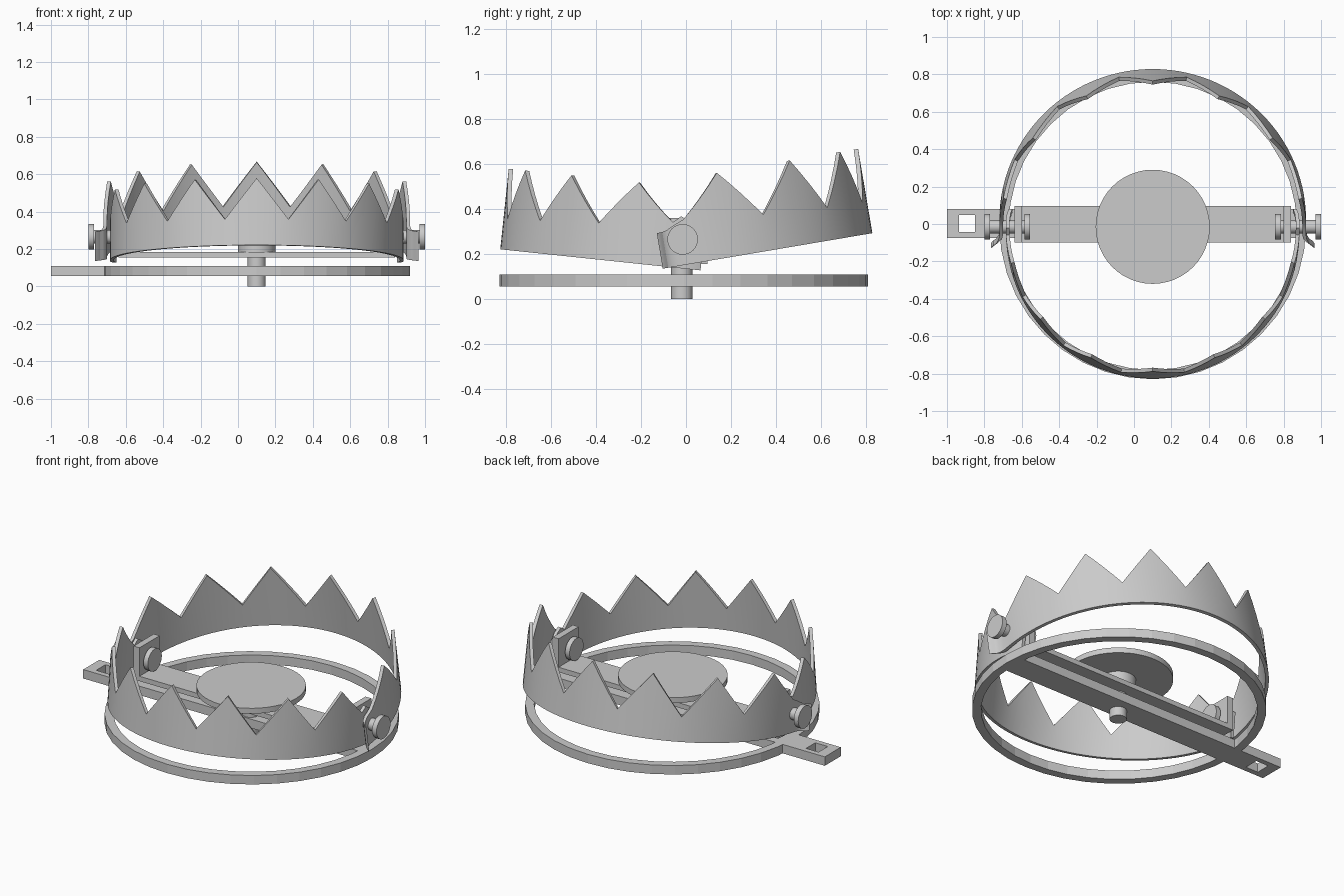
import bpy, bmesh, math
from mathutils import Matrix

if "Cube" in bpy.data.objects:
    bpy.data.objects.remove(bpy.data.objects["Cube"])

CX = 0.1  # centre of the round parts
metal = bpy.data.materials.new("grey_metal")
metal.diffuse_color = (0.6, 0.6, 0.6, 1)
metal.use_nodes = True
metal.node_tree.nodes["Principled BSDF"].inputs["Base Color"].default_value = metal.diffuse_color


def finish(name, bm, smooth=False):
    bmesh.ops.recalc_face_normals(bm, faces=bm.faces[:])
    me = bpy.data.meshes.new(name)
    bm.to_mesh(me)
    bm.free()
    ob = bpy.data.objects.new(name, me)
    bpy.context.collection.objects.link(ob)
    me.materials.append(metal)
    if smooth:
        bpy.ops.object.select_all(action='DESELECT')
        ob.select_set(True)
        bpy.context.view_layer.objects.active = ob
        bpy.ops.object.shade_smooth_by_angle(angle=math.radians(30))
    return ob


def box(name, lo, hi):
    bm = bmesh.new()
    size = [b - a for a, b in zip(lo, hi)]
    mid = [(a + b) / 2 for a, b in zip(lo, hi)]
    bmesh.ops.create_cube(bm, size=1, matrix=Matrix.Translation(mid) @ Matrix.Diagonal((*size, 1)))
    return finish(name, bm)


def cylinder(name, r, a, b, centre, axis='Z', n=32):
    # cylinder from a to b along the axis; centre holds the other two coordinates
    bm = bmesh.new()
    m = (a + b) / 2
    if axis == 'Z':
        mat = Matrix.Translation((*centre, m))
    else:
        mat = Matrix.Translation((m, *centre)) @ Matrix.Rotation(math.pi / 2, 4, 'Y')
    bmesh.ops.create_cone(bm, cap_ends=True, segments=n, radius1=r, radius2=r, depth=b - a, matrix=mat)
    return finish(name, bm, True)


def sweep(name, sections):
    # joins four-cornered sections into a closed strip with capped ends
    bm = bmesh.new()
    rows = [[bm.verts.new(p) for p in s] for s in sections]
    for r, s in zip(rows, rows[1:]):
        for i in range(4):
            j = (i + 1) % 4
            bm.faces.new((r[i], r[j], s[j], s[i]))
    bm.faces.new(rows[0])
    bm.faces.new(rows[-1][::-1])
    return finish(name, bm, True)


def jaw(name, sign, r, y0, z0, tilt, step, tip, valley, tail, thick=0.02):
    # toothed half ring: (x, u) is the plan, h the height, then tilted about the hinge
    path = []  # x, u, outward normal x, u, top height
    sub = 4
    for k in range(-7 * sub, 7 * sub + 1):
        a = math.radians(step / 2 * k / sub)
        f = abs((k / sub) % 2 - 1)        # 1 on a tooth, 0 in a valley
        low = valley + 0.06 * (abs(k) / (7 * sub)) ** 3
        path.append((r * math.sin(a), r * math.cos(a), math.sin(a), math.cos(a), low + (tip - low) * f))
    right = [(r + dx, u, nx, nu, h) for dx, u, nx, nu, h in tail]
    left = [(-x, u, -nx, nu, h) for x, u, nx, nu, h in reversed(right)]
    c, s = math.cos(tilt), math.sin(tilt)

    def place(x, u, h):
        return (CX + x, y0 + sign * (u * c - h * s), z0 + u * s + h * c)

    sections = []
    for x, u, nx, nu, h in left + path + right:
        xi, ui = x - nx * thick, u - nu * thick
        sections.append((place(x, u, 0), place(x, u, h), place(xi, ui, h), place(xi, ui, 0)))
    return sweep(name, sections)


# base ring
bm = bmesh.new()
N = 40
rings = []
for rad, z in ((0.82, 0.055), (0.82, 0.11), (0.77, 0.11), (0.77, 0.055)):
    rings.append([bm.verts.new((CX + rad * math.cos(math.tau * i / N), -0.01 + rad * math.sin(math.tau * i / N), z))
                  for i in range(N)])
for a in range(4):
    for i in range(N):
        p, q, j = rings[a], rings[(a + 1) % 4], (i + 1) % N
        bm.faces.new((p[i], p[j], q[j], q[i]))
finish("base_ring", bm)

# base bar with a square chain hole in its tab
bar = box("base_bar", (-1, -0.075, 0.055), (0.9, 0.08, 0.11))
cutter = box("hole_cutter", (-0.935, -0.042, 0), (-0.85, 0.048, 0.2))
cutter.hide_render = True
cutter.hide_viewport = True
cut = bar.modifiers.new("hole", 'BOOLEAN')
cut.operation = 'DIFFERENCE'
cut.solver = 'EXACT'
cut.object = cutter

# upper plate, centre pin and trigger pan
box("upper_plate", (-0.64, -0.1, 0.155), (0.84, 0.095, 0.185))
cylinder("centre_pin", 0.048, 0, 0.19, (CX, -0.018))
cylinder("pan_support", 0.1, 0.18, 0.255, (CX, -0.018))
cylinder("trigger_pan", 0.305, 0.252, 0.285, (CX, -0.015), n=48)

# hinge brackets and bolts, mirrored
for side, s in (("left", -1), ("right", 1)):
    def span(a, b):
        return sorted((CX + s * a, CX + s * b))
    x0, x1 = span(0.70, 0.74)
    box(side + "_bracket", (x0, -0.1, 0.155), (x1, 0.095, 0.36))
    hinge = (-0.015, 0.265)
    cylinder(side + "_bolt_shaft", 0.036, *span(0.66, 0.88), hinge, 'X', 20)
    cylinder(side + "_inner_bolt_head", 0.068, *span(0.655, 0.685), hinge, 'X', 24)
    cylinder(side + "_outer_bolt_head", 0.068, *span(0.87, 0.9), hinge, 'X', 24)

# toothed jaws; the back one ends in outward flared ears
jaw("back_jaw", 1, 0.82, 0.02, 0.156, math.radians(9.6), 25.7, 0.38, 0.14,
    [(0, -0.05, 1, 0, 0.18), (0.005, -0.08, 0.95, -0.3, 0.165),
     (0.02, -0.105, 0.8, -0.6, 0.16), (0.045, -0.125, 0.6, -0.8, 0.16)])
jaw("front_jaw", -1, 0.785, -0.045, 0.139, math.radians(6), 25, 0.36, 0.14,
    [(0, 0.0, 1, 0, 0.23), (0, -0.04, 1, 0, 0.21),
     (-0.005, -0.08, 1, 0, 0.18), (-0.015, -0.11, 1, 0, 0.16)])
